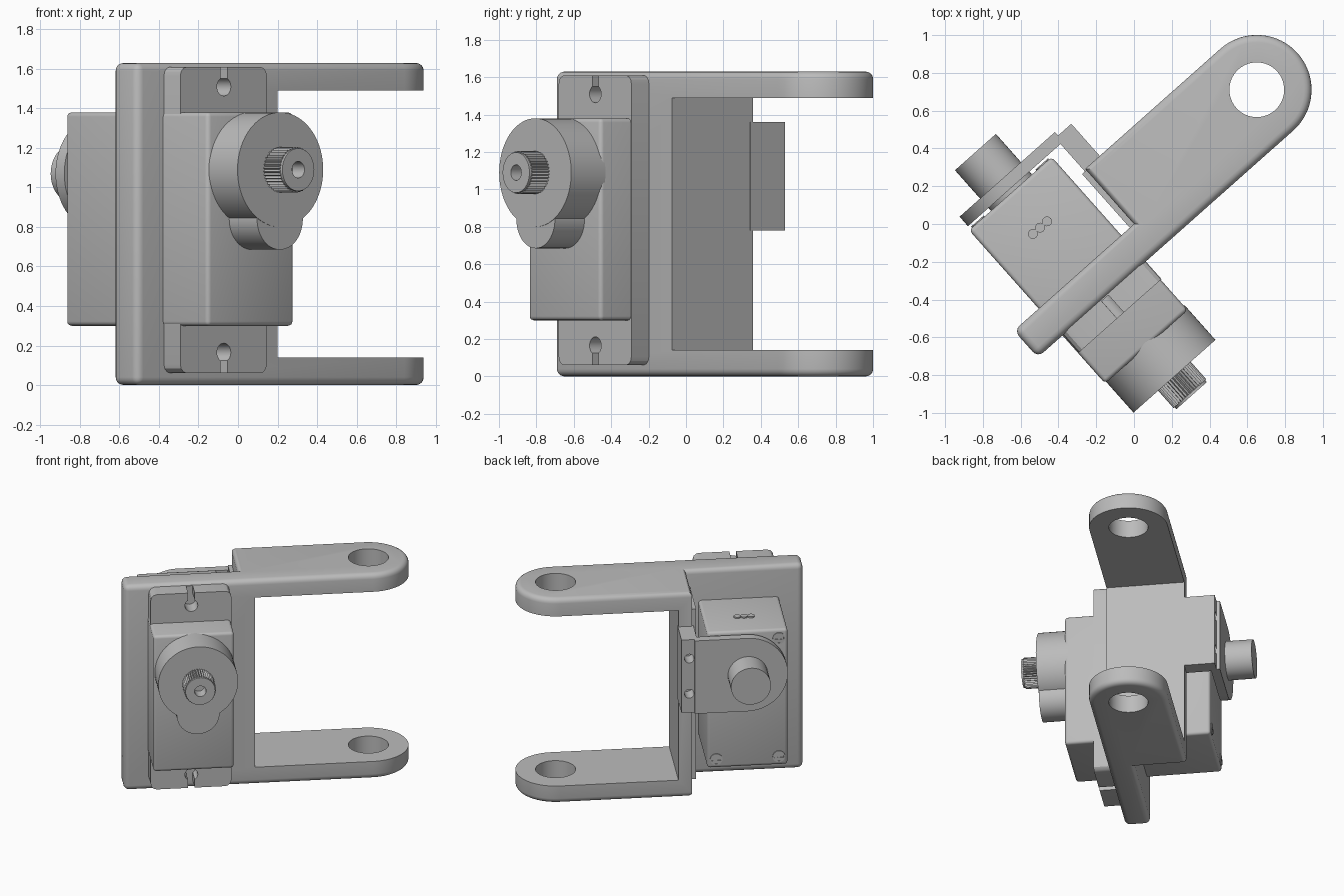
import bpy, bmesh, math
from mathutils import Matrix

cube = bpy.data.objects.get("Cube")
if cube:
    bpy.data.objects.remove(cube, do_unlink=True)

# The whole assembly is laid out straight, then turned about the vertical axis
TURN = Matrix.Rotation(math.radians(41.6), 4, 'Z')

grey = bpy.data.materials.new("plain_grey")
grey.use_nodes = True
grey.diffuse_color = (0.5, 0.5, 0.5, 1)
for node in grey.node_tree.nodes:
    if node.type == 'BSDF_PRINCIPLED':
        node.inputs["Base Color"].default_value = grey.diffuse_color

parts = []


def arc(cx, cy, r, start=0, end=360, n=48):
    """Points on an arc; a full circle omits its repeated last point."""
    count = n if end - start == 360 else n + 1
    angles = [math.radians(start + (end - start) * i / n) for i in range(count)]
    return [(cx + r * math.cos(a), cy + r * math.sin(a)) for a in angles]


def rect(a0, a1, b0, b1):
    return [(a0, b0), (a1, b0), (a1, b1), (a0, b1)]


def prism(name, outline, axis, lo, hi, bevel=0, pick=None, segments=3):
    """Extrude an outline along z, or along y with the outline in x and z."""
    bm = bmesh.new()
    place = (lambda a, b, h: (a, b, h)) if axis == 'z' else (lambda a, b, h: (a, h, b))
    base = bm.faces.new([bm.verts.new(place(a, b, lo)) for a, b in outline])
    top = bmesh.ops.extrude_face_region(bm, geom=[base])["geom"]
    shift = place(0, 0, hi - lo)
    bmesh.ops.translate(bm, vec=shift, verts=[g for g in top if isinstance(g, bmesh.types.BMVert)])
    bmesh.ops.recalc_face_normals(bm, faces=bm.faces)
    if bevel:
        edges = [e for e in bm.edges if pick is None or pick(*(v.co for v in e.verts))]
        bmesh.ops.bevel(bm, geom=edges, offset=bevel, segments=segments, profile=0.5,
                        affect='EDGES', clamp_overlap=True)
    bmesh.ops.transform(bm, matrix=TURN, verts=bm.verts)
    mesh = bpy.data.meshes.new(name)
    bm.to_mesh(mesh)
    bm.free()
    mesh.materials.append(grey)
    obj = bpy.data.objects.new(name, mesh)
    bpy.context.collection.objects.link(obj)
    parts.append(obj)
    return obj


def activate(obj):
    bpy.ops.object.select_all(action='DESELECT')
    obj.select_set(True)
    bpy.context.view_layer.objects.active = obj


def cut(obj, *cutters):
    for cutter in cutters:
        mod = obj.modifiers.new("cut", 'BOOLEAN')
        mod.operation = 'DIFFERENCE'
        mod.solver = 'EXACT'
        mod.object = cutter
        activate(obj)
        bpy.ops.object.modifier_apply(modifier=mod.name)
        parts.remove(cutter)
        bpy.data.objects.remove(cutter, do_unlink=True)


HEIGHT = 1.63
MID = -0.375      # centre line of the motor
AXLE_Z = 1.08     # height of the drive axle

# Forked frame: mounting plate, side wall and two rounded arms
outline = [(-0.85, -0.19)] + arc(0.958, 0.1, 0.29, -90, 90, 40)
outline += [(0, 0.39), (0, 0), (-0.85, 0)]


def frame_edges(p, q):
    return abs(p.z - q.z) < 0.01 or (p.x < -0.8 and q.x < -0.8)


frame = prism("forked_frame", outline, 'z', 0, HEIGHT, 0.04, frame_edges, 4)
cut(frame,
    prism("fork_gap", rect(0.1, 2, -1, 1), 'z', 0.14, 1.49),
    prism("arm_holes", arc(0.958, 0.1, 0.145), 'z', -1, 3))
prism("wall_lining", rect(-0.03, 0.01, -0.02, 0.38), 'z', 0.14, 1.49)

# Motor body with softened edges
prism("motor_body", rect(-0.675, -0.09, -0.53, 0.555), 'z', 0.30, 1.38, 0.022)

# Mounting flange with a keyhole slot at each end
flange = prism("mounting_flange", rect(-0.67, -0.085, 0.06, 1.61), 'y', -0.315, -0.18,
               0.045, lambda p, q: abs(p.y - q.y) > 0.05)
for hole_z, z0, z1 in ((1.51, 1.53, 1.7), (0.165, -0.1, 0.145)):
    cut(flange,
        prism("keyhole", arc(MID, hole_z, 0.047, n=24), 'y', -0.5, -0.192),
        prism("key_slot", rect(MID - 0.024, MID + 0.024, z0, z1), 'y', -0.5, -0.192))
prism("flange_seam", rect(-0.674, -0.66, -0.255, -0.247), 'z', 0.43, 1.25)

# Gear housing: large drum with a smaller lobe below
prism("gear_drum", arc(MID, AXLE_Z + 0.01, 0.29, n=72), 'y', -0.745, -0.5)
prism("gear_lobe", arc(MID, 0.84, 0.155), 'y', -0.742, -0.5)

# Splined output shaft with a screw hole in its tip
TEETH = 40
spline = []
for i in range(TEETH * 2):
    a = math.pi * i / TEETH
    r = 0.116 if i % 2 else 0.105
    spline.append((MID + r * math.cos(a), AXLE_Z + 0.01 + r * math.sin(a)))
shaft = prism("output_shaft", spline, 'y', -0.868, -0.73)
tip = prism("shaft_tip", arc(MID, AXLE_Z + 0.01, 0.108), 'y', -0.882, -0.86)
for obj in (shaft, tip):
    cut(obj, prism("shaft_bore", arc(MID, AXLE_Z + 0.01, 0.042, n=24), 'y', -1, -0.79))

# Rear strap, its fixing block and the idle axle
strap = [(0.01, 0.78), (0.01, 1.36)] + arc(MID, 1.07, 0.29, 90, 270, 36)
prism("rear_strap", strap, 'y', 0.575, 0.642)
block = prism("strap_block", rect(-0.01, 0.104, 0.37, 0.617), 'z', 0.78, 1.36)
cut(block, *[prism("block_hole", arc(0.047, z, 0.035, n=24), 'y', 0.5, 0.8)
             for z in (0.93, 1.21)])
prism("idle_axle", arc(MID, 1.07, 0.145), 'y', 0.55, 0.842)

# Cross-head screws on the rear of the motor
for x in (-0.61, -0.155):
    for z in (0.37, 1.31):
        screw = prism("rear_screw", arc(x, z, 0.045, n=24), 'y', 0.54, 0.562)
        cut(screw,
            prism("slot", rect(x - 0.035, x + 0.035, z - 0.008, z + 0.008), 'y', 0.556, 0.6),
            prism("slot", rect(x - 0.008, x + 0.008, z - 0.035, z + 0.035), 'y', 0.556, 0.6))

# Cable outlet on top of the motor: three small wire ends
for i in (-1, 0, 1):
    prism("wire_end", arc(-0.385 + i * 0.05, 0.316, 0.026, n=16), 'z', 1.37, 1.39)

for obj in parts:
    activate(obj)
    bpy.ops.object.shade_smooth_by_angle(angle=math.radians(30))
